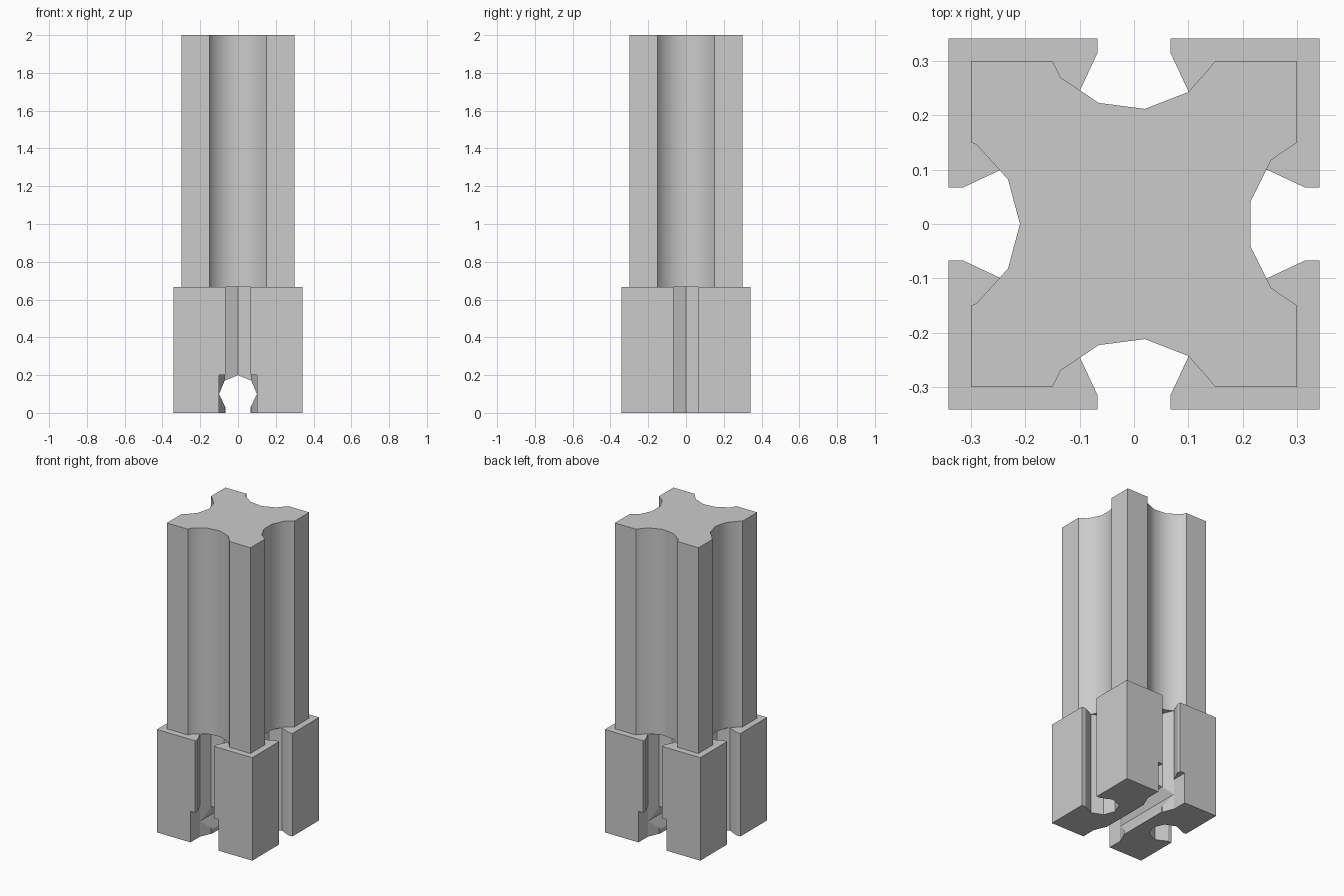
import bpy, bmesh, math
from mathutils import Matrix

cube = bpy.data.objects.get("Cube")
if cube:
    bpy.data.objects.remove(cube, do_unlink=True)

grey = bpy.data.materials.new("plain grey")
grey.use_nodes = True
colour = (0.6, 0.6, 0.6, 1)
grey.diffuse_color = colour
grey.node_tree.nodes["Principled BSDF"].inputs["Base Color"].default_value = colour

HALF, STEP, TOP = 0.342, 0.667, 2.0   # base half width, base height, full height
R, SLIT = 0.1, 0.067                  # round slot radius, slit half width
SLOT_Y = 0.245                        # slot centre distance from the axis


def prism(name, outline, low, high, matrix=Matrix()):
    """Extrude a flat outline between two heights, then place it."""
    bm = bmesh.new()
    face = bm.faces.new([bm.verts.new((x, y, low)) for x, y in outline])
    new = bmesh.ops.extrude_face_region(bm, geom=[face])["geom"]
    verts = [v for v in new if isinstance(v, bmesh.types.BMVert)]
    bmesh.ops.translate(bm, verts=verts, vec=(0, 0, high - low))
    bmesh.ops.transform(bm, matrix=matrix, verts=bm.verts)
    bmesh.ops.recalc_face_normals(bm, faces=bm.faces)
    mesh = bpy.data.meshes.new(name)
    bm.to_mesh(mesh)
    bm.free()
    mesh.materials.append(grey)
    obj = bpy.data.objects.new(name, mesh)
    bpy.context.collection.objects.link(obj)
    return obj


def rectangle(x0, x1, y0, y1):
    return [(x0, y0), (x1, y0), (x1, y1), (x0, y1)]


def keyhole(centre, mouth):
    """Octagonal hole opening through a slit towards +y."""
    ring = [(R * math.sin(a), centre + R * math.cos(a))
            for a in (math.radians(45 * i) for i in range(1, 8))]
    ring[0] = (SLIT, ring[0][1])
    ring[-1] = (-SLIT, ring[-1][1])
    return [(SLIT, mouth)] + ring + [(-SLIT, mouth)]


def cut(target, cutter):
    cutter.hide_render = True
    mod = target.modifiers.new("cut", "BOOLEAN")
    mod.operation = "DIFFERENCE"
    mod.solver = "EXACT"
    mod.object = cutter
    bpy.context.view_layer.objects.active = target
    bpy.ops.object.modifier_apply(modifier=mod.name)
    bpy.data.objects.remove(cutter, do_unlink=True)


# Square base with a vertical keyhole slot in each side
base = prism("slotted_base", rectangle(-HALF, HALF, -HALF, HALF), 0, STEP)
for i in range(4):
    turn = Matrix.Rotation(math.pi / 2 * i, 4, "Z")
    cut(base, prism("slot_cutter", keyhole(SLOT_Y, 0.5), -0.1, 0.8, turn))

# Keyhole channel along the underside from front to back
lay_down = Matrix.Rotation(-math.pi / 2, 4, "X")
cut(base, prism("channel_cutter", keyhole(-R, 0.1), -0.5, 0.5, lay_down))

# Square notches at the channel ends
for y0, y1 in ((SLOT_Y, 0.5), (-0.5, -SLOT_Y)):
    cut(base, prism("notch_cutter", rectangle(-0.101, 0.101, y0, y1), -0.1, 0.201))

# Fluted column, outlined clockwise from the back left corner
back = [(-.15, .3), (-.135, .27), (-.065, .223), (.02, .212), (.1, .243), (.15, .3)]
right = [(.3, .15), (.253, .118), (.215, .042)]
left = [(-.3, -.15), (-.29, -.146), (-.232, -.082), (-.21, 0),
        (-.232, .082), (-.29, .146), (-.3, .15)]
outline = [(-.3, .3)] + back + [(.3, .3)] + right
outline += [(x, -y) for x, y in reversed(right)] + [(.3, -.3)]
outline += [(x, -y) for x, y in reversed(back)] + [(-.3, -.3)] + left
column = prism("fluted_column", outline, STEP, TOP)

# Smooth flutes, crisp corners
bpy.ops.object.select_all(action="DESELECT")
column.select_set(True)
bpy.context.view_layer.objects.active = column
bpy.ops.object.shade_smooth_by_angle(angle=math.radians(40))
